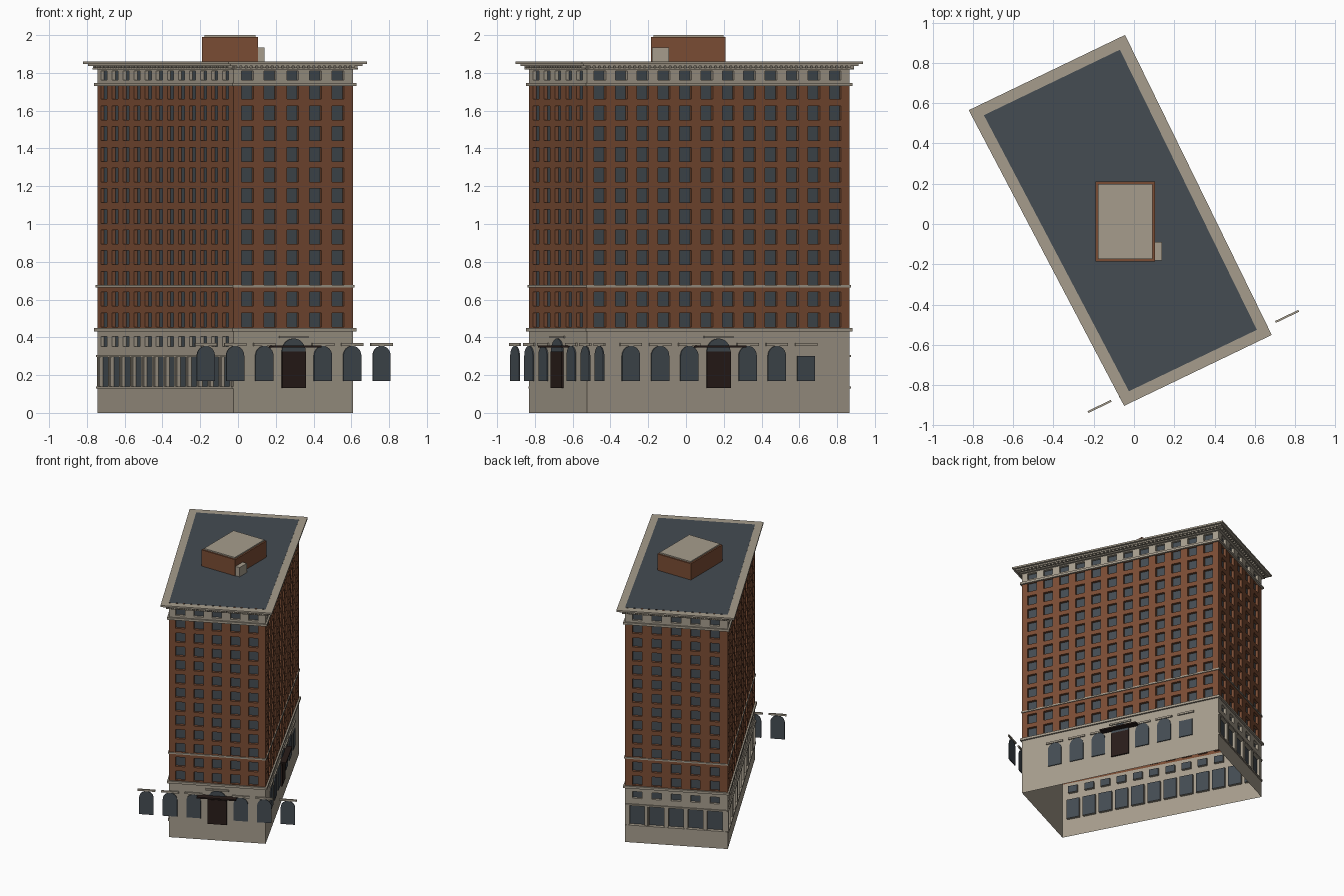
import bpy, bmesh, math
from mathutils import Vector

cube = bpy.data.objects.get("Cube")
if cube:
    bpy.data.objects.remove(cube, do_unlink=True)


def make_material(name, rgb):
    m = bpy.data.materials.new(name)
    m.use_nodes = True
    m.diffuse_color = (*rgb, 1)
    m.node_tree.nodes["Principled BSDF"].inputs["Base Color"].default_value = (*rgb, 1)
    return m


STONE = make_material("warm_stone", (0.38, 0.335, 0.265))
BRICK = make_material("red_brick", (0.195, 0.073, 0.034))
SLATE = make_material("slate_glass", (0.058, 0.072, 0.085))
DARK = make_material("dark_wood", (0.022, 0.012, 0.010))


def finish(name, bm, *mats):
    bm.normal_update()
    mesh = bpy.data.meshes.new(name)
    bm.to_mesh(mesh)
    bm.free()
    for m in mats:
        mesh.materials.append(m)
    obj = bpy.data.objects.new(name, mesh)
    bpy.context.collection.objects.link(obj)
    return obj


def face(bm, pts, mat=0):
    f = bm.faces.new([bm.verts.new(p) for p in pts])
    f.material_index = mat


class Wall:
    """A wall plane with coordinates u (along), z (up) and d (outward)."""

    def __init__(self, name, p0, p1, columns, t0, t1):
        self.name, self.p0 = name, Vector((*p0, 0))
        span = Vector((*p1, 0)) - self.p0
        self.length = span.length
        self.t = span.normalized()
        self.n = Vector((self.t.y, -self.t.x, 0))
        step = (t1 - t0) / (columns - 1)
        self.step = step * self.length
        self.centres = [self.length * (t0 + i * step) for i in range(columns)]

    def at(self, u, z, d=0.0):
        return self.p0 + self.t * u + self.n * d + Vector((0, 0, z))

    def rect(self, bm, u0, u1, z0, z1, d=0.0, mat=0):
        face(bm, [self.at(u0, z0, d), self.at(u1, z0, d),
                  self.at(u1, z1, d), self.at(u0, z1, d)], mat)

    def plate(self, bm, outline, d0, d1, mat=0):
        """Extrude an outline drawn on the wall."""
        front = [self.at(u, z, d1) for u, z in outline]
        back = [self.at(u, z, d0) for u, z in outline]
        face(bm, front, mat)
        face(bm, back[::-1], mat)
        for i in range(len(outline)):
            j = (i + 1) % len(outline)
            face(bm, [back[i], back[j], front[j], front[i]], mat)

    def block(self, bm, u0, u1, z0, z1, d0, d1, mat=0):
        self.plate(bm, [(u0, z0), (u1, z0), (u1, z1), (u0, z1)], d0, d1, mat)

    def panel(self, bm, z0, z1, rows, width, depth, mat):
        """Stretch of wall with a grid of recessed windows."""
        us = [0] + [c + s * width / 2 for c in self.centres for s in (-1, 1)] + [self.length]
        zs = [z0] + [e for row in rows for e in row] + [z1]
        for j in range(len(zs) - 1):
            if j % 2 == 0:
                self.rect(bm, 0, self.length, zs[j], zs[j + 1], 0, mat)
                continue
            for i in range(len(us) - 1):
                a, b, c, e = us[i], us[i + 1], zs[j], zs[j + 1]
                if i % 2 == 0:
                    self.rect(bm, a, b, c, e, 0, mat)
                    continue
                self.rect(bm, a, b, c, e, -depth, 2)
                edge = [(a, c), (b, c), (b, e), (a, e)]
                for k in range(4):
                    p, q = edge[k], edge[(k + 1) % 4]
                    face(bm, [self.at(*p), self.at(*q), self.at(*q, -depth),
                              self.at(*p, -depth)], mat)


# Footprint corners, counter-clockwise
W, S, E, N = (-0.745, 0.54), (-0.025, -0.83), (0.61, -0.525), (-0.07, 0.865)
right = Wall("right", W, S, 12, 0.049, 0.944)
front = Wall("front", S, E, 5, 0.118, 0.874)
left = Wall("left", E, N, 12, 0.050, 0.946)
back = Wall("back", N, W, 5, 0.118, 0.874)
walls = [right, front, left, back]


def offset_corners(d):
    """Footprint corners pushed outward by d."""
    out = []
    for i, w in enumerate(walls):
        m = walls[i - 1].n + w.n
        out.append(w.p0 + m * (2 * d / m.length_squared))
    return out


def ring(name, d, z0, z1, mat):
    """Mitred moulding running around the whole building."""
    bm = bmesh.new()
    inner, outer = offset_corners(0), offset_corners(d)
    lo, hi = Vector((0, 0, z0)), Vector((0, 0, z1))
    for i in range(4):
        j = (i + 1) % 4
        face(bm, [outer[i] + lo, outer[j] + lo, outer[j] + hi, outer[i] + hi])
        face(bm, [outer[i] + hi, outer[j] + hi, inner[j] + hi, inner[i] + hi])
        face(bm, [inner[i] + lo, inner[j] + lo, outer[j] + lo, outer[i] + lo])
    return finish(name, bm, mat)


# Walls: stone base, brick shaft, stone attic
shaft_rows = [(0.456 + 0.1095 * k, 0.530 + 0.1095 * k) for k in range(12)]
for w in walls:
    bm = bmesh.new()
    if w in (right, back):
        w.panel(bm, 0, 0.32, [(0.14, 0.295)], w.step * 0.78, 0.02, 0)
        w.panel(bm, 0.32, 0.44, [(0.352, 0.405)], 0.07, 0.02, 0)
    else:
        w.rect(bm, 0, w.length, 0, 0.44)
    w.panel(bm, 0.44, 1.74, shaft_rows, 0.07, 0.02, 1)
    w.panel(bm, 1.74, 1.85, [(1.763, 1.811)], 0.07, 0.02, 0)
    finish(w.name + "_wall", bm, STONE, BRICK, SLATE)

# Shopfront surrounds on the two plain sides
for w in (right, back):
    bm = bmesh.new()
    w.block(bm, 0, w.length, 0.295, 0.307, 0, 0.008)
    w.block(bm, 0, w.length, 0.128, 0.14, 0, 0.008)
    posts = [w.centres[0] - w.step / 2] + [c + w.step / 2 for c in w.centres]
    for u in posts:
        u = min(max(u, 0.008), w.length - 0.008)
        w.block(bm, u - 0.007, u + 0.007, 0.14, 0.295, 0, 0.006)
    finish(w.name + "_shopfront_surround", bm, STONE)


def arch_outline(u, r, z0, spring):
    arc = [(u + r * math.cos(a), spring + r * math.sin(a))
           for a in (math.pi * k / 12 for k in range(13))]
    return [(u - r, z0), (u + r, z0)] + arc


# Entrance fronts: arched windows, door, lintels and canopy
for w in (front, left):
    mid = w.length / 2
    glass, lintels, door, canopy = (bmesh.new() for _ in range(4))
    for k in range(-3, 4):
        u = mid + k * 0.172
        if k == 0:
            w.plate(glass, arch_outline(u, 0.069, 0.30, 0.325), 0.001, 0.008)
            w.block(lintels, u - 0.085, u + 0.085, 0.396, 0.408, 0, 0.01)
            continue
        if w is left and k == 3:
            w.block(glass, u - 0.0525, u + 0.0525, 0.17, 0.302, 0.001, 0.008)
        else:
            w.plate(glass, arch_outline(u, 0.0525, 0.17, 0.302), 0.001, 0.008)
        w.block(lintels, u - 0.064, u + 0.064, 0.355, 0.369, 0, 0.01)
    w.block(door, mid - 0.07, mid + 0.07, 0.132, 0.325, 0.002, 0.012)
    w.block(canopy, mid - 0.142, mid + 0.142, 0.345, 0.356, 0, 0.05)
    finish(w.name + "_arched_windows", glass, SLATE)
    finish(w.name + "_lintels", lintels, STONE)
    finish(w.name + "_door", door, DARK)
    finish(w.name + "_canopy", canopy, DARK)

# String courses and stepped cornice
ring("base_course", 0.012, 0.432, 0.450, STONE)
ring("middle_course", 0.006, 0.664, 0.676, STONE)
ring("attic_course", 0.012, 1.730, 1.747, STONE)
ring("cornice_lower_step", 0.018, 1.818, 1.826, STONE)
ring("cornice_upper_step", 0.036, 1.837, 1.847, STONE)
ring("cornice_slab", 0.055, 1.847, 1.860, STONE)

# Dentils under the cornice
bm = bmesh.new()
for w in walls:
    count = round(w.length / 0.03)
    for k in range(count):
        u = (k + 0.5) * w.length / count
        w.block(bm, u - 0.008, u + 0.008, 1.825, 1.838, 0, 0.03)
finish("cornice_dentils", bm, STONE)

# Roof deck
bm = bmesh.new()
face(bm, [c + Vector((0, 0, 1.861)) for c in offset_corners(0)])
finish("roof_deck", bm, SLATE)


def box(name, x0, x1, y0, y1, z0, z1, mat):
    bm = bmesh.new()
    bmesh.ops.create_cube(bm, size=1)
    bmesh.ops.scale(bm, vec=(x1 - x0, y1 - y0, z1 - z0), verts=bm.verts)
    bmesh.ops.translate(bm, vec=((x0 + x1) / 2, (y0 + y1) / 2, (z0 + z1) / 2), verts=bm.verts)
    return finish(name, bm, mat)


# Rooftop penthouse
box("penthouse", -0.19, 0.105, -0.185, 0.21, 1.855, 1.99, BRICK)
box("penthouse_roof", -0.178, 0.093, -0.173, 0.198, 1.985, 2.0, STONE)
box("penthouse_vent", 0.104, 0.14, -0.18, -0.09, 1.855, 1.935, STONE)
